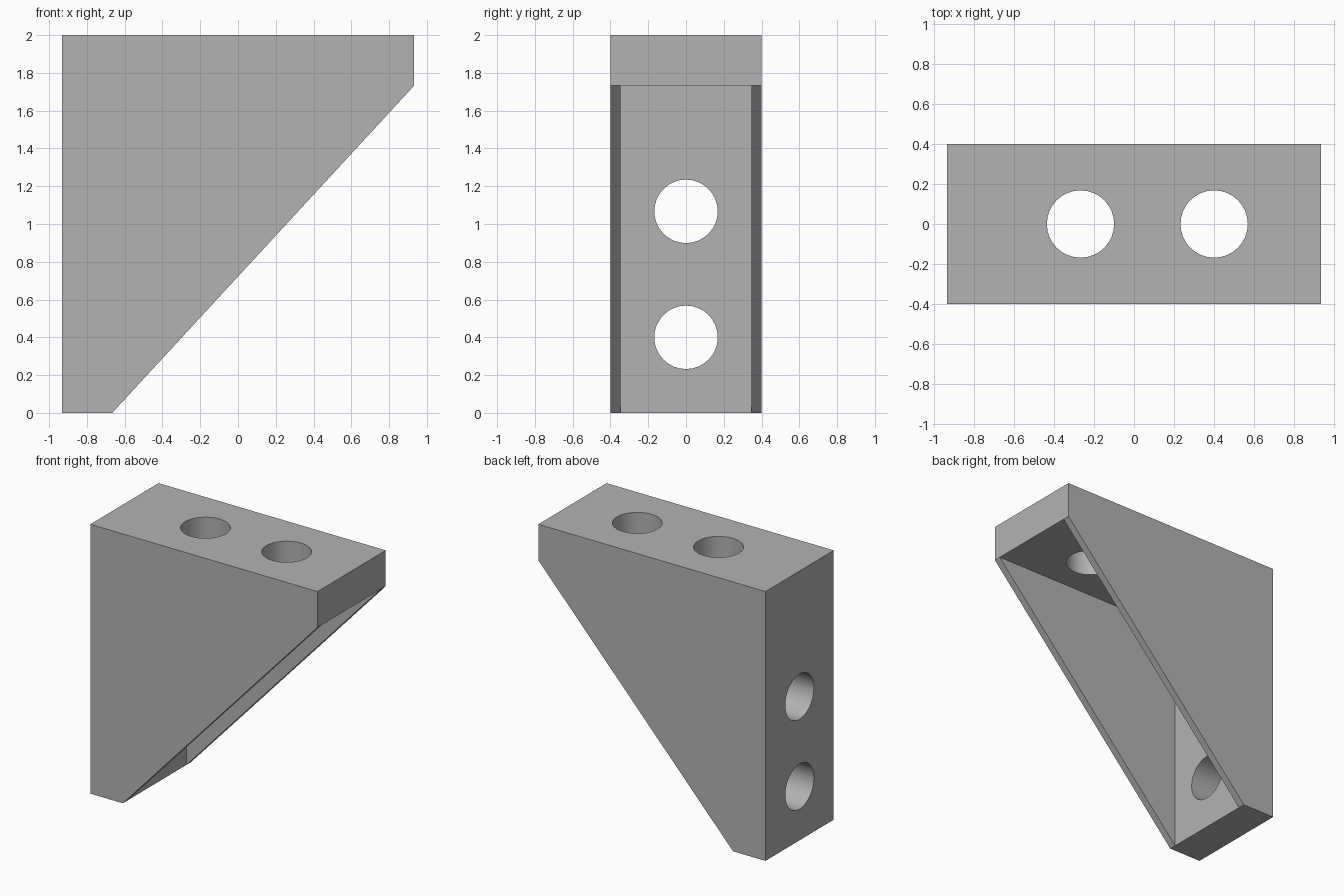
import bpy, bmesh, math
from mathutils import Matrix, Vector

cube = bpy.data.objects.get("Cube")
if cube:
    bpy.data.objects.remove(cube, do_unlink=True)

HALF_X, HALF_Y, TOP = 0.933, 0.4, 2.0
PLATE, WALL, HOLE_R = 0.267, 0.053, 0.168
INNER_X, INNER_Z = -HALF_X + PLATE, TOP - PLATE

grey = bpy.data.materials.new("plain grey")
grey.use_nodes = True
colour = (0.45, 0.45, 0.45, 1)
grey.diffuse_color = colour
grey.node_tree.nodes["Principled BSDF"].inputs["Base Color"].default_value = colour


def finish(name, bm):
    bmesh.ops.recalc_face_normals(bm, faces=bm.faces)
    mesh = bpy.data.meshes.new(name)
    bm.to_mesh(mesh)
    bm.free()
    mesh.materials.append(grey)
    obj = bpy.data.objects.new(name, mesh)
    bpy.context.collection.objects.link(obj)
    return obj


def prism(name, profile, half):
    """Extrude an x-z profile across y."""
    bm = bmesh.new()
    face = bm.faces.new([bm.verts.new((x, -half, z)) for x, z in profile])
    new = bmesh.ops.extrude_face_region(bm, geom=[face])["geom"]
    verts = [v for v in new if isinstance(v, bmesh.types.BMVert)]
    bmesh.ops.translate(bm, verts=verts, vec=(0, 2 * half, 0))
    return finish(name, bm)


def drill(name, centre, axis):
    bm = bmesh.new()
    turn = Vector((0, 0, 1)).rotation_difference(Vector(axis)).to_matrix().to_4x4()
    bmesh.ops.create_cone(bm, cap_ends=True, segments=32, radius1=HOLE_R,
                          radius2=HOLE_R, depth=PLATE * 2,
                          matrix=Matrix.Translation(centre) @ turn)
    return finish(name, bm)


# Solid bracket body with the sloped open side
bracket = prism("bracket", [(-HALF_X, 0), (INNER_X, 0), (HALF_X, INNER_Z),
                            (HALF_X, TOP), (-HALF_X, TOP)], HALF_Y)

# Pocket between the two side walls, reaching past the slope
slope = Vector((HALF_X - INNER_X, INNER_Z))
over = slope * 0.2
cutters = [prism("pocket_cutter", [
    (INNER_X, INNER_Z), (INNER_X, -over.y), (INNER_X + over.x, -over.y),
    (HALF_X + over.x, INNER_Z - over.y), (HALF_X + over.x, INNER_Z)],
    HALF_Y - WALL)]

# Two screw holes in each plate
for i, x in enumerate((-0.267, 0.4)):
    cutters.append(drill(f"top_hole_cutter_{i}", (x, 0, TOP - PLATE / 2), (0, 0, 1)))
for i, z in enumerate((0.4, 1.067)):
    cutters.append(drill(f"back_hole_cutter_{i}", (-HALF_X + PLATE / 2, 0, z), (1, 0, 0)))

bpy.ops.object.select_all(action='DESELECT')
bpy.context.view_layer.objects.active = bracket
bracket.select_set(True)
for cutter in cutters:
    mod = bracket.modifiers.new("cut", 'BOOLEAN')
    mod.operation, mod.solver, mod.object = 'DIFFERENCE', 'EXACT', cutter
    bpy.ops.object.modifier_apply(modifier=mod.name)
    bpy.data.objects.remove(cutter, do_unlink=True)

bpy.ops.object.shade_smooth_by_angle(angle=math.radians(30))
